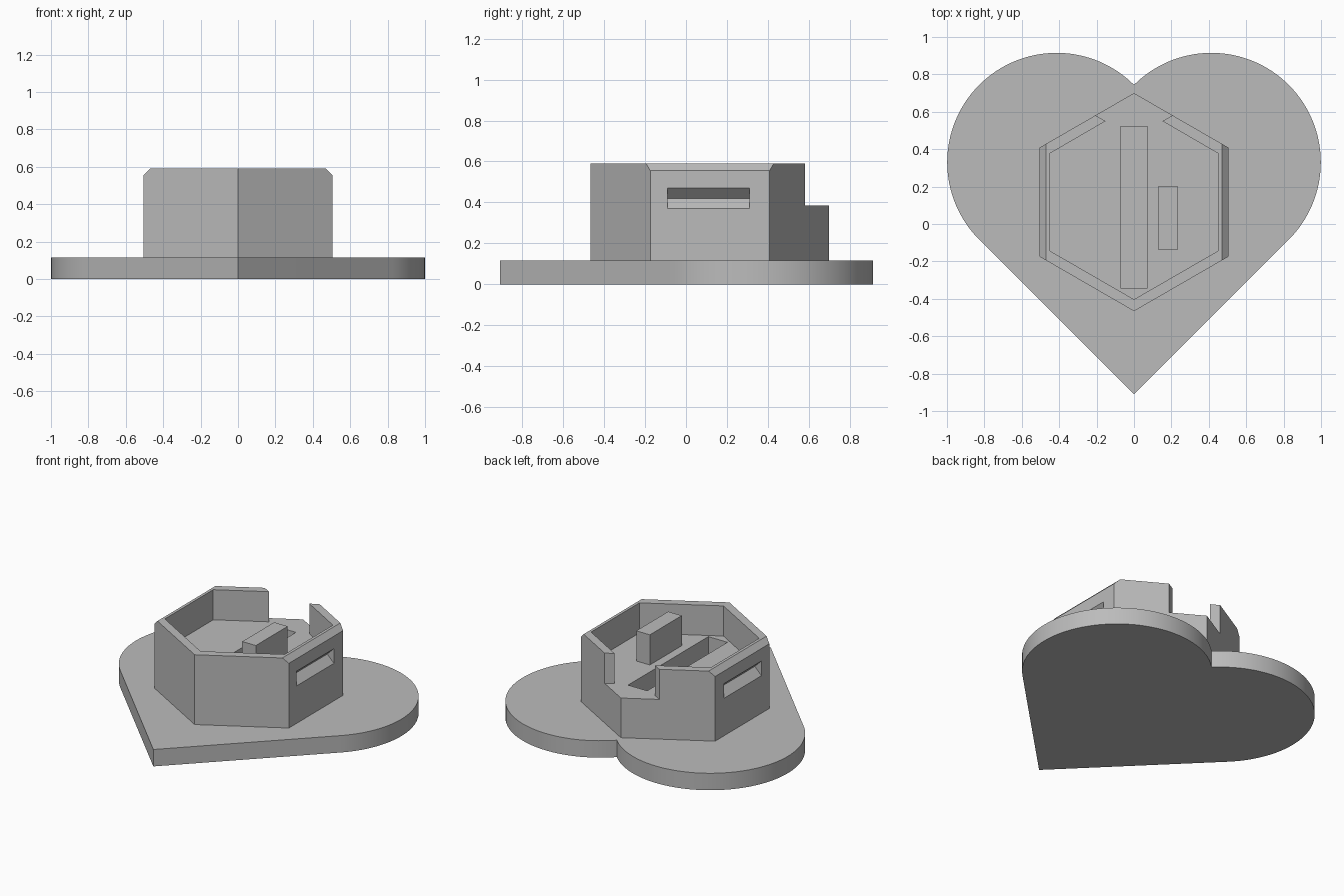
import bpy, bmesh
from math import sin, cos, pi, radians

cube = bpy.data.objects.get("Cube")
if cube:
    bpy.data.objects.remove(cube, do_unlink=True)

grey = bpy.data.materials.new("plain grey")
grey.use_nodes = True
grey.diffuse_color = (0.5, 0.5, 0.5, 1)
grey.node_tree.nodes["Principled BSDF"].inputs["Base Color"].default_value = (0.5, 0.5, 0.5, 1)


def prism(name, base, offset, edit=None):
    """Closed solid made by sweeping a flat outline along an offset."""
    bm = bmesh.new()
    face = bm.faces.new([bm.verts.new(p) for p in base])
    swept = bmesh.ops.extrude_face_region(bm, geom=[face])["geom"]
    bmesh.ops.translate(bm, vec=offset, verts=[v for v in swept if isinstance(v, bmesh.types.BMVert)])
    bmesh.ops.recalc_face_normals(bm, faces=bm.faces)
    if edit:
        edit(bm)
    mesh = bpy.data.meshes.new(name)
    bm.to_mesh(mesh)
    bm.free()
    mesh.materials.append(grey)
    obj = bpy.data.objects.new(name, mesh)
    bpy.context.collection.objects.link(obj)
    return obj


def upright(name, outline, z0, z1, edit=None):
    return prism(name, [(x, y, z0) for x, y in outline], (0, 0, z1 - z0), edit)


def rectangle(x0, x1, y0, y1):
    return [(x0, y0), (x1, y0), (x1, y1), (x0, y1)]


def activate(obj):
    bpy.ops.object.select_all(action='DESELECT')
    obj.select_set(True)
    bpy.context.view_layer.objects.active = obj


def carve(target, cutter):
    cutter.hide_render = True
    mod = target.modifiers.new("cut", 'BOOLEAN')
    mod.operation, mod.solver, mod.object = 'DIFFERENCE', 'EXACT', cutter
    activate(target)
    bpy.ops.object.modifier_apply(modifier=mod.name)
    bpy.data.objects.remove(cutter, do_unlink=True)


PLATE_TOP, FLOOR, RIM = 0.115, 0.385, 0.59
CENTRE_Y, OUTER_R, INNER_R = 0.117, 0.583, 0.52
APOTHEM = OUTER_R * cos(pi / 6)

# Heart-shaped base: two half circles meeting in a square corner
lobe, shift, steps = 0.585, 0.4137, 64
right_half = [(shift + lobe * cos(a), 0.33 + lobe * sin(a))
              for a in (-pi / 4 + pi * i / steps for i in range(steps))]
left_half = [(-x, y) for x, y in reversed(right_half)]
heart = [(0, -0.91)] + right_half + [(0, 0.33 + shift)] + left_half
base = upright("heart_base", heart, 0, PLATE_TOP)
activate(base)
bpy.ops.object.shade_smooth_by_angle(angle=radians(30))


# Hexagonal case with chamfered left and right top edges
def chamfer_sides(bm):
    edges = [e for e in bm.edges
             if all(v.co.z > RIM - 0.01 and abs(v.co.x) > APOTHEM - 0.01 for v in e.verts)]
    bmesh.ops.bevel(bm, geom=edges, offset=0.035, segments=1, affect='EDGES')


hexagon = [(OUTER_R * sin(pi / 3 * i), CENTRE_Y + OUTER_R * cos(pi / 3 * i)) for i in range(6)]
case = upright("hexagon_case", hexagon, PLATE_TOP - 0.01, RIM, chamfer_sides)

# Cavity outline, flaring out through the back corner as an open notch
ix, iy = INNER_R * cos(pi / 6), INNER_R / 2
half = [(ix, CENTRE_Y - iy), (ix, CENTRE_Y + iy), (0.152, 0.55), (0.326, 0.65)]
cavity = ([(0, CENTRE_Y - INNER_R)] + half + [(0, 0.9)]
          + [(-x, y) for x, y in reversed(half)])
carve(case, upright("cavity_cutter", cavity, FLOOR, 0.8))

# Long slot sunk into the floor
carve(case, upright("slot_cutter", rectangle(-0.072, 0.072, -0.343, 0.52), 0.25, 0.5))

# V-shaped snap grooves on the left and right faces
for side in (1, -1):
    tip, mouth = side * (APOTHEM - 0.05), side * (APOTHEM + 0.05)
    wedge = [(tip, -0.09, 0.42), (mouth, -0.09, 0.52), (mouth, -0.09, 0.32)]
    carve(case, prism("groove_cutter", wedge, (0, 0.4, 0)))

# Upright block beside the slot
upright("upright_block", rectangle(0.13, 0.232, -0.14, 0.203), FLOOR - 0.01, RIM)
